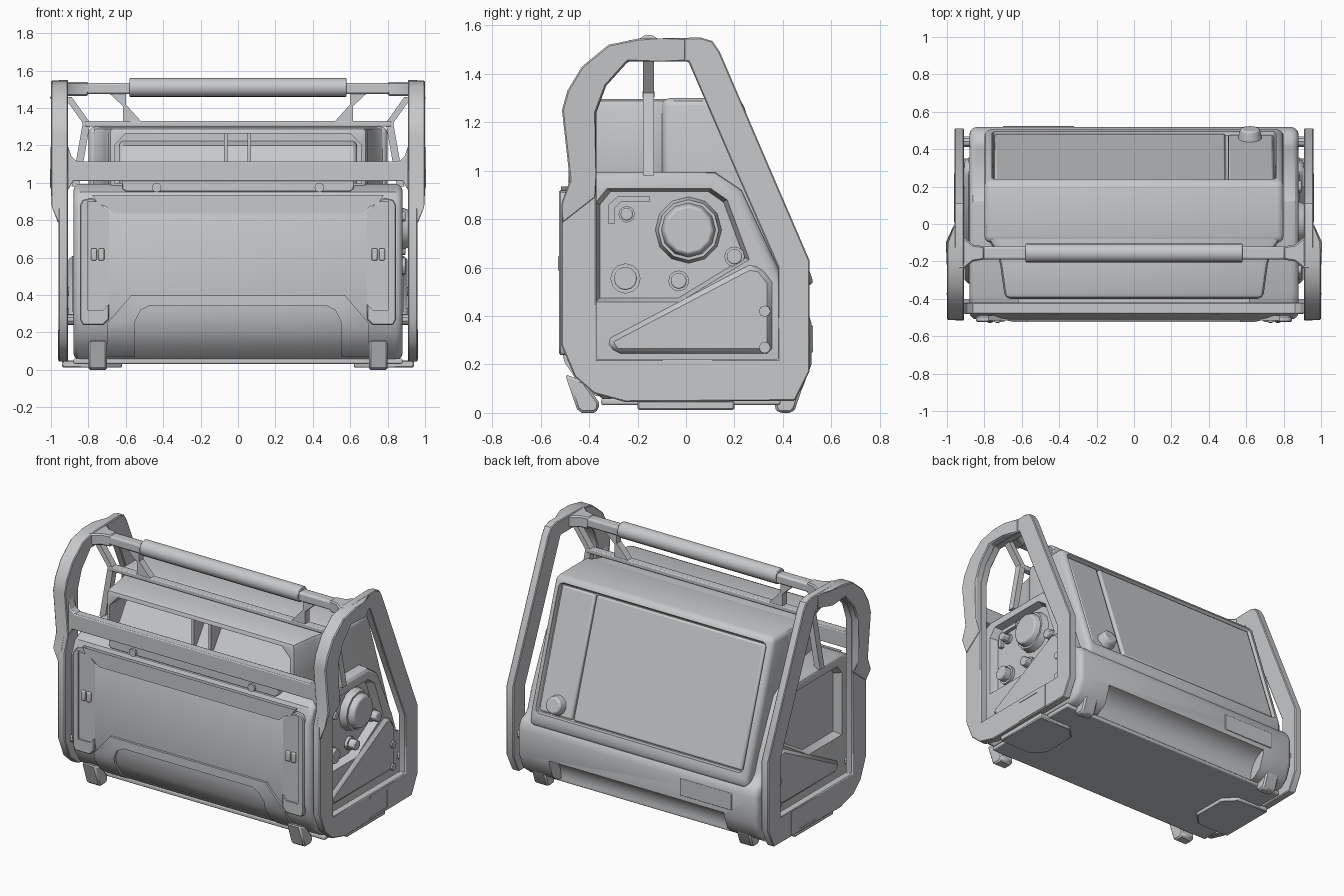
import bpy, bmesh, math
from mathutils import Vector, Matrix

if "Cube" in bpy.data.objects:
    bpy.data.objects.remove(bpy.data.objects["Cube"], do_unlink=True)

grey = bpy.data.materials.new("plain grey")
grey.use_nodes = True
grey.diffuse_color = (0.57, 0.58, 0.595, 1)
grey.node_tree.nodes["Principled BSDF"].inputs["Base Color"].default_value = grey.diffuse_color


def add_bevel(ob, width, segs):
    m = ob.modifiers.new("Bevel", "BEVEL")
    m.width, m.segments, m.limit_method = width, segs, "ANGLE"
    m.angle_limit = math.radians(40)


def finish(bm, name, bevel=0, segs=2, mirror=False):
    bmesh.ops.recalc_face_normals(bm, faces=bm.faces)
    me = bpy.data.meshes.new(name)
    bm.to_mesh(me)
    bm.free()
    me.materials.append(grey)
    ob = bpy.data.objects.new(name, me)
    bpy.context.collection.objects.link(ob)
    if bevel:
        add_bevel(ob, bevel, segs)
    if mirror:
        ob.modifiers.new("Mirror", "MIRROR")
    return ob


def prism(name, pts, axis, a, b, bevel=0, segs=2, mirror=False, flare=1):
    """Extrude a 2D outline along an axis; the points use the other two axes in order."""
    bm = bmesh.new()
    mid = sum((Vector(p) for p in pts), Vector((0, 0))) / len(pts)
    rings = []
    for depth, scale in ((a, 1), (b, flare)):
        ring = []
        for p in pts:
            c = list(mid + (Vector(p) - mid) * scale)
            c.insert("xyz".index(axis), depth)
            ring.append(bm.verts.new(c))
        bm.faces.new(ring)
        rings.append(ring)
    for i in range(len(pts)):
        bm.faces.new((rings[0][i - 1], rings[0][i], rings[1][i], rings[1][i - 1]))
    return finish(bm, name, bevel, segs, mirror)


def box(name, x, y, z, bevel=0, mirror=False, tilt=0):
    bm = bmesh.new()
    bmesh.ops.create_cube(bm, size=1)
    lo, hi = Vector((x[0], y[0], z[0])), Vector((x[1], y[1], z[1]))
    bm.transform(Matrix.Translation((lo + hi) / 2) @ Matrix.Rotation(tilt, 4, "X") @ Matrix.Diagonal((*(hi - lo), 1)))
    return finish(bm, name, bevel, 2, mirror)


def rod(name, p, q, r1, r2=None, sides=16, mirror=False, bevel=0):
    p, q = Vector(p), Vector(q)
    bm = bmesh.new()
    bmesh.ops.create_cone(bm, cap_ends=True, segments=sides, radius1=r1,
                          radius2=r1 if r2 is None else r2, depth=(q - p).length)
    bm.transform(Matrix.Translation((p + q) / 2) @ (q - p).to_track_quat("Z", "Y").to_matrix().to_4x4())
    return finish(bm, name, bevel, 2, mirror)


def cut(ob, cutter, operation="DIFFERENCE"):
    """Boolean with a helper shape, baked so that the helper can go."""
    m = ob.modifiers.new("Cut", "BOOLEAN")
    m.operation, m.solver, m.object = operation, "EXACT", cutter
    dg = bpy.context.evaluated_depsgraph_get()
    me = bpy.data.meshes.new_from_object(ob.evaluated_get(dg))
    ob.modifiers.clear()
    ob.data = me
    bpy.data.objects.remove(cutter, do_unlink=True)


# Main body: wide lower casing with side recesses and an underside channel at the back
body = prism("body", [(-.34, .055), (-.43, .125), (-.485, .21), (-.51, .32), (-.51, .86), (-.47, .95), (-.38, .995),
                      (.12, .995), (.23, .92), (.38, .6), (.43, .46), (.5, .43), (.518, .37), (.518, .2),
                      (.48, .1), (.42, .05)], "x", -.88, .88, .045, 3)
panel = [(-.355, .475), (-.355, .86), (-.31, .915), (.09, .915), (.155, .87), (.24, .64), (-.03, .475)]
for s in (-1, 1):
    cut(body, prism("side_cutter", panel, "x", s * .83, s * .89, flare=1.08))
cut(body, rod("rear_channel_cutter", (-.64, .54, .07), (.64, .54, .07), .15, sides=32))

# Rear hump carrying the sloped back panel
hump = prism("rear_hump", [(-.1, .9), (-.1, 1.3), (.228, 1.3), (.505, .47), (.505, .4), (.3, .4)],
             "x", -.8, .8, .035, 3)
tilt = math.atan2(.277, .825)
mid_y, mid_z = .366, .882


def back_plate(name, x, depth, half, bevel):
    """A plate lying on the sloped back, from depth[0] to depth[1] along its normal."""
    d, t = sum(depth) / 2, depth[1] - depth[0]
    y, z = mid_y + d * math.cos(tilt), mid_z + d * math.sin(tilt)
    return box(name, x, (y - t / 2, y + t / 2), (z - half, z + half), bevel, tilt=tilt)


cut(hump, back_plate("back_cutter", (-.76, .76), (-.03, .1), .405, .03))
back_plate("back_panel", (-.745, .49), (-.06, -.006), .39, .012)
back_plate("back_side_panel", (.502, .745), (-.06, -.012), .39, .012)
rod("back_knob", (.62, .43, .56), (.62, .51, .587), .07, .052, 12, bevel=.01)
box("rear_label_plate", (-.7, -.32), (.51, .525), (.25, .36), .004)

# Front hood with an open recess and inner panels
hood = prism("front_hood", [(-.8, .1), (-.8, -.07), (-.77, -.1), (-.73, -.16), (-.715, -.22), (-.69, -.4),
                            (.69, -.4), (.715, -.22), (.73, -.16), (.77, -.1), (.8, -.07), (.8, .1)],
             "z", .9, 1.297, .03, 2)
cut(hood, prism("hood_cutter", [(-.66, 1.0), (-.66, 1.2), (-.6, 1.265), (.6, 1.265), (.66, 1.2), (.66, 1.0)],
                "y", -.6, -.2))
prism("hood_inner_panel", [(-.38, .97), (-.38, 1.04), (-.27, 1.2), (-.19, 1.23), (-.19, .97)], "x", -.635, .635, .02)
for x in (-.065, .06):
    box("hood_divider", (x - .009, x + .009), (-.38, -.19), (1.0, 1.27))
prism("hood_tray", [(-.62, .97), (-.62, 1.03), (.62, 1.03), (.62, .97), (.6, .955), (-.6, .955)], "y", -.47, -.38, .006)
rod("tray_screw", (.435, -.485, .975), (.435, -.44, .975), .026, sides=8, mirror=True)

# Front shell: raised corner cheeks with clasp slots
cheek = prism("front_cheek", [(.69, .27), (.72, .24), (.83, .24), (.845, .27), (.845, .88), (.83, .91), (.78, .92),
                              (.69, .85)], "y", -.524, -.49, .006, 1)
cut(cheek, prism("slot_cutter", [(.69, .35), (.72, .32), (.805, .32), (.805, .9), (.72, .9), (.69, .87)],
                 "y", -.6, -.513))
cheek.modifiers.new("Mirror", "MIRROR")
for x in (.715, .755):
    box("cheek_clasp", (x, x + .03), (-.528, -.505), (.585, .65), .006, True)
prism("front_top_trim", [(-.78, .935), (-.66, .835), (.66, .835), (.78, .935), (.75, .89), (.65, .85),
                         (-.65, .85), (-.75, .89)], "y", -.517, -.49)

# Lower arch that follows the underside curve
arch = prism("front_arch", [(-.7, .25), (-.57, .4), (.57, .4), (.7, .25), (.7, .07), (-.7, .07)], "y", -.6, -.3)
cut(arch, prism("arch_skin", [(-.33, .06), (-.36, .06), (-.445, .125), (-.502, .21), (-.525, .32), (-.525, .41),
                              (-.33, .41)], "x", -.8, .8), "INTERSECT")
cut(arch, prism("arch_cutter", [(-.55, .0), (-.55, .26), (-.52, .32), (-.47, .345), (.47, .345), (.52, .32),
                                (.55, .26), (.55, .0)], "y", -.7, -.2))

# Side frames: closed loop with a thicker front-top grip section
crown = [(-.48, .96), (-.512, 1.25), (-.49, 1.33), (-.43, 1.43), (-.32, 1.52), (-.2, 1.545)]
outer = [(-.25, .045), (-.38, .08), (-.46, .15), (-.515, .28), (-.515, .86)] + crown + [
    (.06, 1.55), (.11, 1.535), (.14, 1.49), (.51, .63), (.51, .17), (.45, .05)]
inner = [(-.37, .22), (.38, .22), (.38, .6), (.2, 1.01), (.01, 1.45), (-.24, 1.45), (-.33, 1.35), (-.37, 1.24)]
frame = prism("side_frame", outer, "x", .908, .96)
cut(frame, prism("frame_cutter", inner, "x", .8, 1.1))
add_bevel(frame, .005, 1)
frame.modifiers.new("Mirror", "MIRROR")
guard = prism("frame_guard", [(-.513, .78), (-.513, .87)] + crown + [
    (-.1, 1.546), (.0, 1.548), (.0, 1.452), (-.1, 1.452), (-.24, 1.452), (-.33, 1.352), (-.372, 1.24),
    (-.372, .98), (-.372, .89)], "x", .93, 1.0, .006, 1, True)
for v in guard.data.vertices:
    if v.co.z < .8 or v.co.y > -.01 or (v.co.z < .9 and v.co.y > -.4):
        v.co.x = min(v.co.x, .961)
for y, z in ((-.43, .27), (.44, .3)):
    rod("frame_bolt", (.86, y, z), (.915, y, z), .03, sides=10, mirror=True)
prism("frame_foot_plate", [(.01, .055), (.01, .07), (.19, .07), (.19, .19), (.01, .19), (.01, .215), (.27, .215),
                           (.27, .055)], "x", .95, .963, mirror=True)

# Front crossbar, top handle and its truss
prism("front_crossbar", [(-.91, .96), (-.88, 1.01), (.88, 1.01), (.91, .96), (.91, 1.2), (.89, 1.14), (.86, 1.115),
                         (-.86, 1.115), (-.89, 1.14), (-.91, 1.2)], "y", -.48, -.42, .006)
rod("handle_grip", (-.58, -.155, 1.51), (.58, -.155, 1.51), .051, sides=16, bevel=.006)
box("handle_bar", (-.9, .9), (-.19, -.12), (1.475, 1.535), .012)
prism("handle_end", [(.8, -.19), (.86, -.2), (.91, -.24), (.94, -.24), (.94, -.07), (.91, -.07), (.86, -.11),
                     (.8, -.12)], "z", 1.465, 1.54, .008, 1, True)
box("truss_bar", (-.82, .82), (-.18, -.13), (1.3, 1.33), .006)
for name, a, b in (("truss_upper", (.91, 1.46), (.81, 1.32)), ("truss_lower", (.81, 1.32), (.87, .98))):
    w = Vector((.02, 0))
    a, b = Vector(a), Vector(b)
    prism(name, [a - w, a + w, b + w, b - w], "y", -.178, -.132, mirror=True)
prism("truss_gusset", [(.69, 1.48), (.6, 1.48), (.6, 1.42), (.51, 1.32), (.615, 1.32), (.615, 1.41)],
      "y", -.178, -.132, mirror=True)

# Storage door on both sides
prism("side_door", [(-.33, .3), (.26, .61), (.31, .6), (.355, .54), (.355, .245), (-.29, .245)],
      "x", .86, .905, .02, 1, True)
for z in (.27, .42):
    rod("door_screw", (.89, .325, z), (.916, .325, z), .024, sides=8, mirror=True)

# Control panel: dial, gauges and knobs on the left side
rod("dial_collar", (.82, .01, .755), (.875, .01, .755), .14, .125, 12)
rod("dial", (.87, .01, .755), (.915, .01, .755), .115, .1, 12, bevel=.008)
for name, y, z, r in (("gauge", -.25, .555, .048), ("lower_knob", -.03, .545, .033), ("rear_knob", .2, .645, .032),
                      ("upper_knob", -.245, .82, .026)):
    rod(name + "_collar", (.82, y, z), (.85, y, z), r * 1.3, sides=12)
    rod(name, (.84, y, z), (.895, y, z), r, sides=12, bevel=.005)
prism("control_bracket", [(-.32, .78), (-.32, .86), (-.28, .895), (-.15, .895), (-.15, .87), (-.27, .87), (-.295, .845),
                          (-.295, .78)], "x", .82, .855)

# Feet and underside plates
prism("front_foot", [(-.5, .16), (-.45, .015), (-.43, 0), (-.38, 0), (-.36, .015), (-.36, .045), (-.42, .13)],
      "x", .7, .8, .01, 1, True)
prism("rear_foot", [(.5, .16), (.45, .015), (.435, 0), (.385, 0), (.37, .015), (.36, .08), (.44, .16)],
      "x", .7, .8, .01, 1, True)
prism("base_plate", [(.62, -.12), (.7, -.2), (.94, -.2), (.94, .2), (.7, .2), (.62, .12)], "z", .012, .05, .006, 1, True)
box("base_skid", (-.88, .88), (-.35, .39), (.032, .06), .008)

# Smooth shading with sharp edges kept
for ob in bpy.context.collection.objects:
    if ob.type == "MESH":
        ob.select_set(True)
        bpy.context.view_layer.objects.active = ob
bpy.ops.object.shade_smooth_by_angle(angle=math.radians(30))
